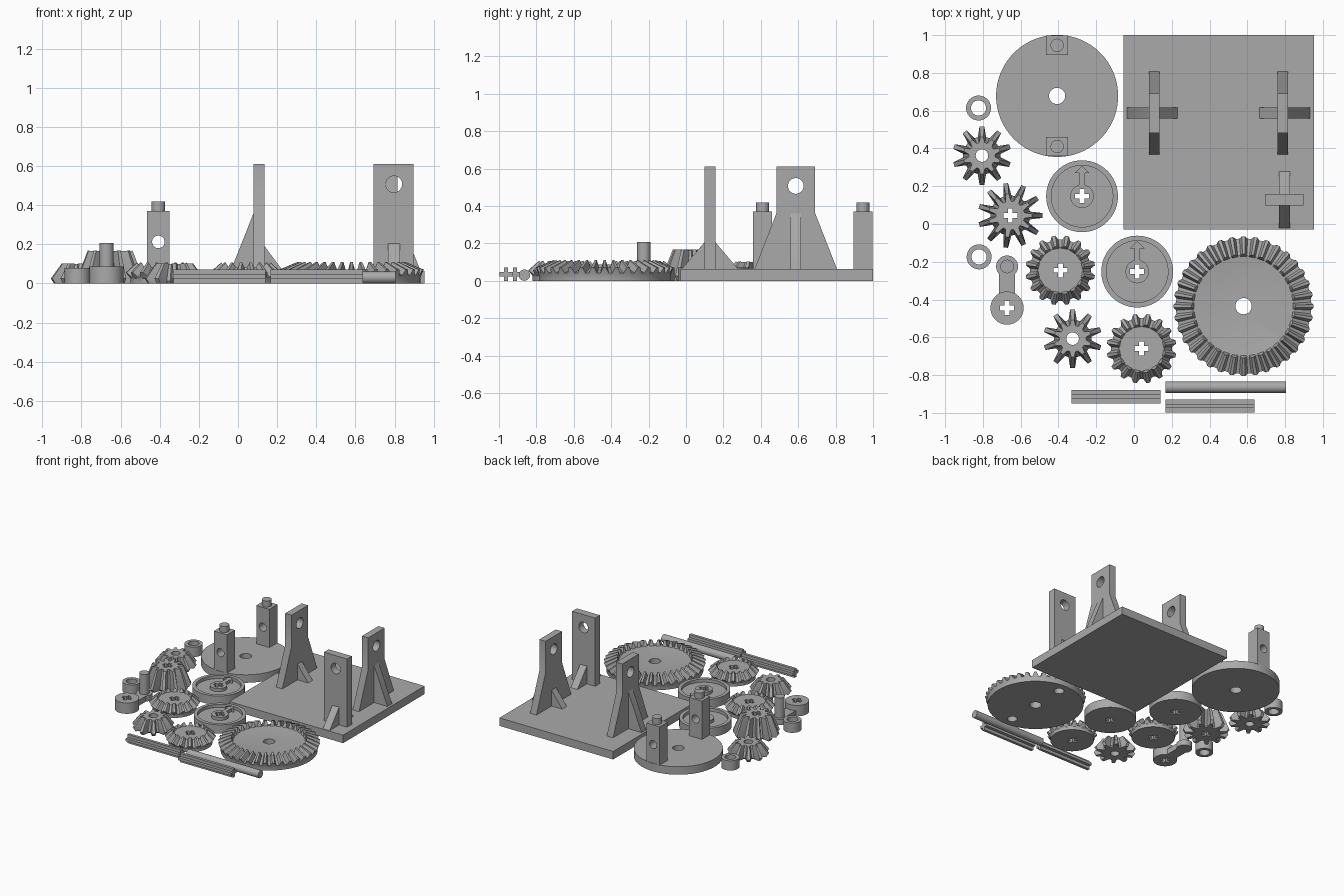
import bpy, bmesh, math
from mathutils import Matrix, Vector

if "Cube" in bpy.data.objects:
    bpy.data.objects.remove(bpy.data.objects["Cube"])

grey = bpy.data.materials.new("plain_grey")
grey.diffuse_color = (0.4, 0.4, 0.4, 1)
grey.use_nodes = True
grey.node_tree.nodes["Principled BSDF"].inputs["Base Color"].default_value = grey.diffuse_color


def make(name, verts, faces):
    me = bpy.data.meshes.new(name)
    me.from_pydata(verts, [], faces)
    bm = bmesh.new()
    bm.from_mesh(me)
    bmesh.ops.recalc_face_normals(bm, faces=bm.faces)
    bm.to_mesh(me)
    bm.free()
    me.materials.append(grey)
    ob = bpy.data.objects.new(name, me)
    bpy.context.collection.objects.link(ob)
    return ob


def loft(name, rings):
    """Skin equal-length closed rings and cap both ends."""
    n = len(rings[0])
    faces = [(k * n + i, k * n + (i + 1) % n, (k + 1) * n + (i + 1) % n, (k + 1) * n + i)
             for k in range(len(rings) - 1) for i in range(n)]
    faces += [tuple(range(n)), tuple(range((len(rings) - 1) * n, len(rings) * n))]
    return make(name, [p for r in rings for p in r], faces)


def prism(name, pts, a, b, axis="z"):
    """Extrude a 2D outline from a to b: z uses (x,y), y uses (x,z), x uses (y,z)."""
    put = {"z": lambda u, v, w: (u, v, w), "y": lambda u, v, w: (u, w, v),
           "x": lambda u, v, w: (w, u, v)}[axis]
    return loft(name, [[put(u, v, w) for u, v in pts] for w in (a, b)])


def circle(u, v, r, n=48):
    return [(u + r * math.cos(2 * math.pi * i / n), v + r * math.sin(2 * math.pi * i / n))
            for i in range(n)]


def rect(u0, u1, v0, v1):
    return [(u0, v0), (u1, v0), (u1, v1), (u0, v1)]


def plus(u, v, h=0.037, t=0.013):
    quarter = [(h, -t), (h, t), (t, t)]
    out = []
    for c, s in ((1, 0), (0, 1), (-1, 0), (0, -1)):
        out += [(u + c * a - s * b, v + s * a + c * b) for a, b in quarter]
    return out


def boolean(ob, other, op="DIFFERENCE"):
    m = ob.modifiers.new("bool", "BOOLEAN")
    m.operation, m.object, m.solver = op, other, "EXACT"
    bpy.context.view_layer.objects.active = ob
    bpy.ops.object.modifier_apply(modifier=m.name)
    bpy.data.objects.remove(other)
    return ob


def cut(ob, pts, a, b, axis="z"):
    return boolean(ob, prism("cutter", pts, a, b, axis))


def join(ob, *others):
    for o in others:
        boolean(ob, o, "UNION")
    return ob


def gear(name, x, y, teeth, levels, phase=0.0):
    """Toothed loft; each level is (root radius, root z, tip radius, tip z)."""
    rings = []
    for rr, zr, rt, zt in levels:
        ring = []
        for i in range(teeth):
            for f, tip in ((-.13, 1), (.13, 1), (.35, 0), (.65, 0)):
                a = 2 * math.pi * (i + f + phase) / teeth
                r, z = (rt, zt) if tip else (rr, zr)
                ring.append((x + r * math.cos(a), y + r * math.sin(a), z))
        rings.append(ring)
    return loft(name, rings)


T = 0.064  # plate thickness

# Base plate
prism("base_plate", rect(-0.055, 0.952, -0.03, 1.0), 0, T)

# Two tapered bearing stands, mirrored so the tall rib is on the outside
for name, x, s in (("left_stand", 0.108, -1), ("right_stand", 0.787, 1)):
    y, e = 0.587, T - 0.01
    st = prism(name, [(y - .22, e), (y + .22, e), (y + .22, T), (y + .104, .36), (y + .104, .61),
                      (y - .104, .61), (y - .104, .36), (y - .22, T)], x - .028, x + .028, "x")
    cut(st, circle(y, .507, .042), x - .1, x + .1, "x")
    for part, sd, w, h in (("outer_rib", s, .146, .36), ("inner_rib", -s, .122, .19)):
        prism(name + "_" + part, [(x + sd * .02, e), (x + sd * w, e), (x + sd * w, T),
                                  (x + sd * .028, h), (x + sd * .02, h)], y - .029, y + .029, "y")

# Straight front stand with two ribs
st = prism("front_stand", rect(.693, .897, T - .01, .61), .098, .158, "y")
cut(st, circle(.797, .507, .042), 0, .3, "y")
for s in (-1, 1):
    y = .128
    prism("front_stand_rib", [(y + s * .02, T - .01), (y + s * .15, T - .01), (y + s * .15, T),
                              (y + s * .03, .205), (y + s * .02, .205)], .767, .827, "x")

# Carrier disc with two drilled posts and pins
cx, cy = -0.407, 0.678
cut(prism("carrier_disc", circle(cx, cy, .323, 96), 0, T), circle(cx, cy, .043), -1, 1)
for s in (-1, 1):
    py = cy + s * .268
    y0, y1 = sorted((cy + s * .217, cy + s * .319))
    post = prism("carrier_post", rect(cx - .058, cx + .058, y0, y1), T - .005, .37)
    cut(post, circle(cx, .212, .032), y0 - .1, y1 + .1, "y")
    prism("carrier_pin", circle(cx, py, .035), .365, .418)

# Large ring gear with centre bore and two blind sockets underneath
gx, gy = 0.58, -0.435
g = gear("ring_gear", gx, gy, 36, [
    (.352, 0, .352, 0), (.352, .03, .352, .03), (.358, .042, .37, .07),
    (.268, .072, .275, .11), (.262, .07, .262, .07)])
cut(g, circle(gx, gy, .043), -1, 1)
for s in (-1, 1):
    cut(g, circle(gx, gy + s * .268, .037), -1, .05)

# Two side gears with cross bores
for x, y in ((-0.39, -0.245), (0.04, -0.66)):
    g = gear("side_gear", x, y, 16, [
        (.16, 0, .16, 0), (.16, .025, .16, .025), (.162, .032, .185, .056),
        (.12, .082, .128, .106), (.116, .08, .116, .08)], .5)
    cut(g, plus(x, y), -1, 1)

# Two small planet gears with round bores
for x, y in ((-0.805, 0.362), (-0.325, -0.607)):
    g = gear("planet_gear", x, y, 10, [
        (.092, 0, .14, 0), (.1, .012, .156, .025), (.07, .1, .098, .102), (.066, .1, .066, .1)], .5)
    cut(g, circle(x, y, .033), -1, 1)

# Tall drive pinion with cross bore
x, y = -0.655, 0.045
g = gear("drive_pinion", x, y, 11, [
    (.1, 0, .155, 0), (.106, .012, .172, .025), (.076, .165, .116, .167), (.072, .165, .072, .165)])
cut(g, plus(x, y), -1, 1)

# Two dial caps: rimmed dish, hub and raised arrow
for x, y in ((-0.275, 0.147), (0.017, -0.252)):
    d = prism("dial_cap", circle(x, y, .19, 72), 0, .07)
    cut(d, circle(x, y, .163, 72), .045, .2)
    hub = prism("hub", circle(x, y, .062), .03, .07)
    arrow = prism("arrow", [(x + a, y + b) for a, b in (
        (-.015, .04), (.015, .04), (.015, .122), (.04, .122), (0, .161),
        (-.04, .122), (-.015, .122))], .03, .0699)
    join(d, hub, arrow)
    cut(d, plus(x, y), -1, 1)

# Two spacer collars
for x, y in ((-0.823, 0.614), (-0.82, -0.174)):
    cut(prism("spacer_collar", circle(x, y, .066), 0, .078), circle(x, y, .04), -1, 1)

# Crank: hub, arm and handle pin
x, y, ty = -0.672, -0.445, -0.225
hub = prism("crank_hub", circle(x, y, .088), 0, .087)
arm = prism("arm", rect(x - .043, x + .043, y, ty), 0.0, .045)
end = prism("arm_end", circle(x, ty, .058), 0, .0451)
pin = prism("handle_pin", circle(x, ty, .036), .02, .206)
join(hub, arm, end, pin)
cut(hub, plus(x, y), -1, 1)

# Round shaft and two cross-section shafts
prism("round_shaft", circle(-.864, .03, .03), .167, .805, "x")
prism("cross_shaft_left", plus(-.914, .035, .035, .011), -.33, .14, "x")
prism("cross_shaft_right", plus(-.963, .035, .035, .011), .167, .638, "x")

# Smooth round walls, keep hard edges
for ob in bpy.context.scene.objects:
    ob.select_set(True)
    bpy.context.view_layer.objects.active = ob
bpy.ops.object.shade_smooth_by_angle(angle=math.radians(25))
